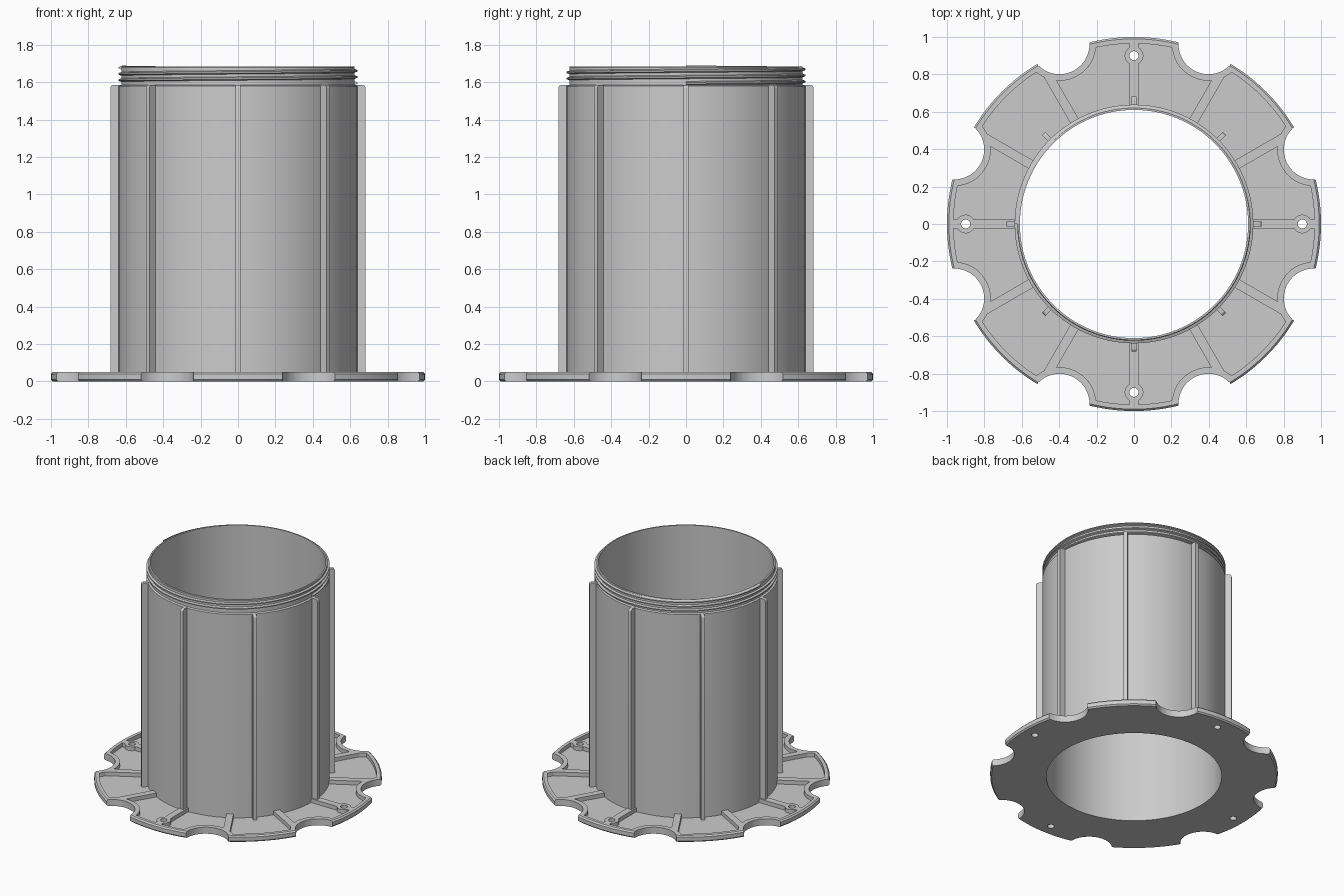
import bpy, bmesh
from math import pi, cos, sin, radians
from mathutils import Matrix, Vector

if "Cube" in bpy.data.objects:
    bpy.data.objects.remove(bpy.data.objects["Cube"])

grey = bpy.data.materials.new("light grey")
grey.use_nodes = True
grey.diffuse_color = (0.6, 0.6, 0.6, 1)
grey.node_tree.nodes["Principled BSDF"].inputs["Base Color"].default_value = (0.6, 0.6, 0.6, 1)

SEGMENTS = 144


def finish(bm, name):
    bmesh.ops.recalc_face_normals(bm, faces=bm.faces)
    mesh = bpy.data.meshes.new(name)
    bm.to_mesh(mesh)
    bm.free()
    mesh.materials.append(grey)
    obj = bpy.data.objects.new(name, mesh)
    bpy.context.collection.objects.link(obj)
    return obj


def lathe(name, profile):
    """Turn a closed (radius, z) outline about the z axis."""
    bm = bmesh.new()
    verts = [bm.verts.new((r, 0, z)) for r, z in profile]
    edges = [bm.edges.new((v, verts[i - 1])) for i, v in enumerate(verts)]
    bmesh.ops.spin(bm, geom=verts + edges, cent=(0, 0, 0), axis=(0, 0, 1),
                   angle=2 * pi, steps=SEGMENTS, use_merge=True)
    bmesh.ops.remove_doubles(bm, verts=bm.verts, dist=1e-5)
    return finish(bm, name)


def cylinders(name, angles, distance, radius, low, high):
    bm = bmesh.new()
    for a in angles:
        spot = Matrix.Translation((distance * cos(a), distance * sin(a), (low + high) / 2))
        bmesh.ops.create_cone(bm, cap_ends=True, segments=48, radius1=radius,
                              radius2=radius, depth=high - low, matrix=spot)
    return finish(bm, name)


def radial_plates(name, angles, width, profile):
    """Extrude an (r, z) outline to a thin plate, repeated around the axis."""
    bm = bmesh.new()
    for a in angles:
        out, side = Vector((cos(a), sin(a), 0)), Vector((-sin(a), cos(a), 0))
        face = bm.faces.new([bm.verts.new(out * r - side * width / 2 + Vector((0, 0, z)))
                             for r, z in profile])
        new = bmesh.ops.extrude_face_region(bm, geom=[face])["geom"]
        bmesh.ops.translate(bm, vec=side * width,
                            verts=[g for g in new if isinstance(g, bmesh.types.BMVert)])
    return finish(bm, name)


def cut(obj, cutter):
    mod = obj.modifiers.new("cut", "BOOLEAN")
    mod.operation, mod.solver, mod.object = "DIFFERENCE", "EXACT", cutter
    bpy.context.view_layer.objects.active = obj
    bpy.ops.object.modifier_apply(modifier=mod.name)
    bpy.data.objects.remove(cutter)


quarters = [k * pi / 2 for k in range(4)]
eighths = [k * pi / 4 for k in range(8)]
scallops = [a + pi / 8 for a in eighths]
rib_pairs = [a + radians(d) for a in quarters for d in (30, 60)]

# Flange disc with softened outer edge
flange = lathe("base_flange", [(0.61, 0), (0.99, 0), (1, 0.01), (1, 0.04), (0.99, 0.05), (0.61, 0.05)])

# Recess between rim and tube, leaving scallop rims, ribs and bolt bosses standing
recess = lathe("recess_cutter", [(0.625, 0.02), (0.965, 0.02), (0.965, 0.2), (0.625, 0.2)])
cut(recess, cylinders("scallop_rims", scallops, 1.04, 0.195, -0.1, 0.3))
cut(recess, radial_plates("rib_blocks", quarters, 0.05, [(0.5, -0.1), (1.1, -0.1), (1.1, 0.3), (0.5, 0.3)]))
cut(recess, radial_plates("rib_blocks", rib_pairs, 0.05, [(0.5, -0.1), (1.1, -0.1), (1.1, 0.3), (0.5, 0.3)]))
cut(recess, cylinders("boss_blocks", quarters, 0.9, 0.05, -0.1, 0.3))
cut(flange, recess)

# Scalloped edge and bolt holes
cut(flange, cylinders("scallop_cutter", scallops, 1.04, 0.16, -0.1, 0.3))
cut(flange, cylinders("hole_cutter", quarters, 0.9, 0.024, -0.1, 0.3))

# Tube with a narrower neck
tube = lathe("tube", [(0.61, 0.01), (0.638, 0.01), (0.638, 1.58), (0.624, 1.585),
                      (0.624, 1.68), (0.62, 1.685), (0.61, 1.685)])

# Screw thread swept around the neck
bm = bmesh.new()
pitch, turns = 0.033, 2.5
verts = [bm.verts.new((r, 0, 1.595 + z)) for r, z in
         [(0.618, -0.012), (0.638, -0.004), (0.638, 0.004), (0.618, 0.012)]]
edges = [bm.edges.new((v, verts[i - 1])) for i, v in enumerate(verts)]
steps = int(SEGMENTS * turns)
bmesh.ops.spin(bm, geom=verts + edges, cent=(0, 0, 0), axis=(0, 0, 1), angle=2 * pi * turns,
               steps=steps, dvec=(0, 0, pitch * turns / steps))
bmesh.ops.holes_fill(bm, edges=[e for e in bm.edges if e.is_boundary])
thread = finish(bm, "screw_thread")

# Upright fins with rounded top corners
corner = [(0.665 + 0.018 * cos(t * pi / 8), 1.567 + 0.018 * sin(t * pi / 8)) for t in range(5)]
fins = radial_plates("side_fins", eighths, 0.026, [(0.625, 0.01), (0.683, 0.01)] + corner + [(0.625, 1.585)])

for obj in (flange, tube, thread, fins):
    bpy.ops.object.select_all(action="DESELECT")
    obj.select_set(True)
    bpy.context.view_layer.objects.active = obj
    bpy.ops.object.shade_smooth_by_angle(angle=radians(30))
